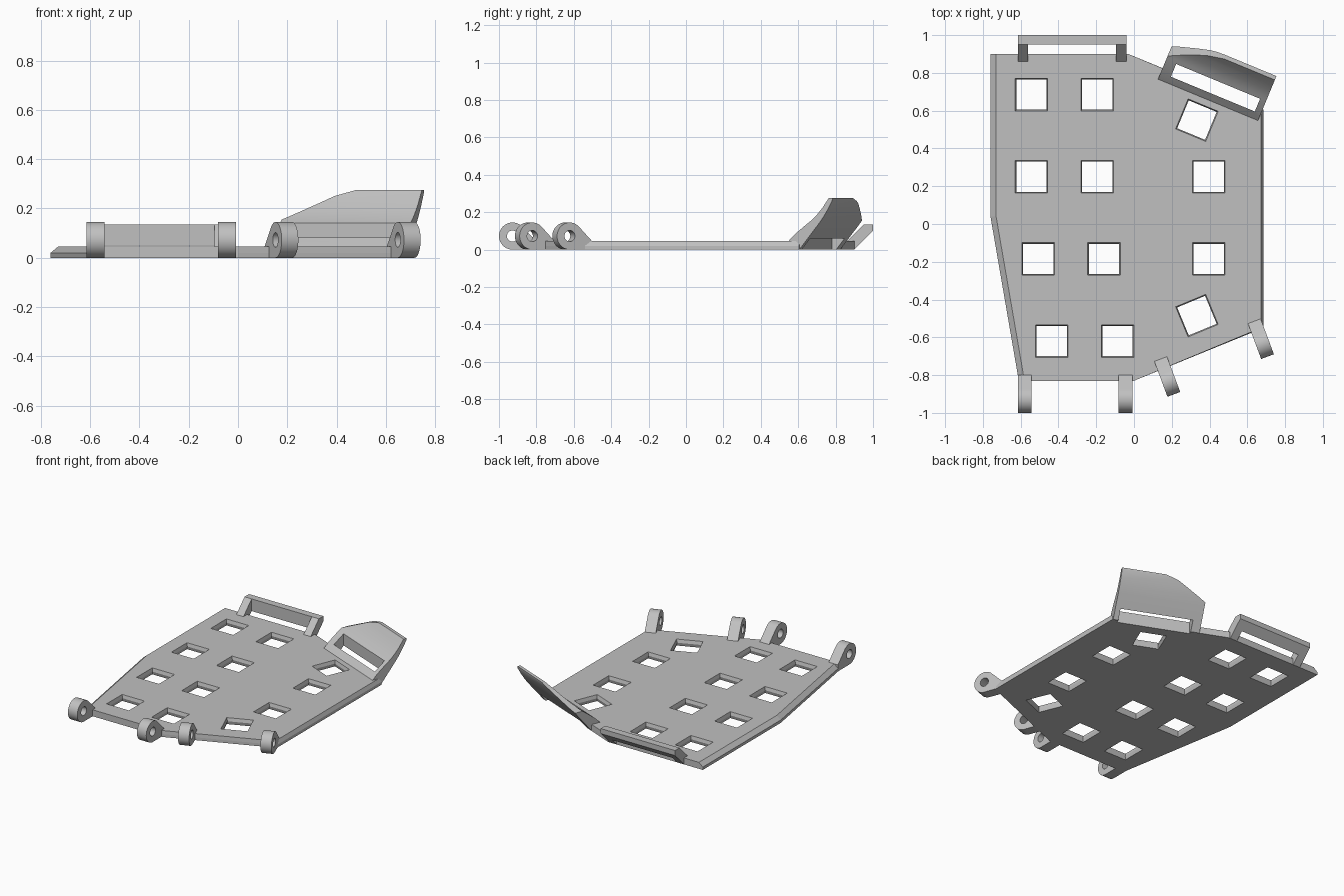
import bpy, bmesh, math
from mathutils import Matrix, Vector

if "Cube" in bpy.data.objects:
    bpy.data.objects.remove(bpy.data.objects["Cube"], do_unlink=True)

grey = bpy.data.materials.new("plain_grey")
grey.use_nodes = True
GREY = (0.53, 0.53, 0.53, 1)
grey.diffuse_color = GREY
grey.node_tree.nodes["Principled BSDF"].inputs["Base Color"].default_value = GREY

T = 0.045                      # plate thickness
TILT = math.radians(22.5)      # angle of the slanted edges


def loft(bm, rings):
    """Skin a stack of matching point rings and cap both ends."""
    loops = [[bm.verts.new(p) for p in ring] for ring in rings]
    for a, b in zip(loops, loops[1:]):
        for i in range(len(a)):
            j = (i + 1) % len(a)
            bm.faces.new((a[i], a[j], b[j], b[i]))
    bm.faces.new(loops[0])
    bm.faces.new(loops[-1])


def finish(name, bm, matrix=Matrix()):
    bmesh.ops.transform(bm, matrix=matrix, verts=bm.verts)
    bmesh.ops.recalc_face_normals(bm, faces=bm.faces)
    mesh = bpy.data.meshes.new(name)
    bm.to_mesh(mesh)
    bm.free()
    mesh.materials.append(grey)
    obj = bpy.data.objects.new(name, mesh)
    bpy.context.collection.objects.link(obj)
    return obj


def extrude(name, profile, x0, x1, matrix=Matrix()):
    """Extrude a (y, z) profile along x."""
    bm = bmesh.new()
    loft(bm, [[(x, y, z) for y, z in profile] for x in (x0, x1)])
    return finish(name, bm, matrix)


def box(name, x0, x1, y0, y1, z0, z1, matrix=Matrix()):
    return extrude(name, [(y0, z0), (y1, z0), (y1, z1), (y0, z1)], x0, x1, matrix)


def cut(obj, cutter, remove=True):
    mod = obj.modifiers.new("cut", "BOOLEAN")
    mod.operation, mod.solver, mod.object = "DIFFERENCE", "EXACT", cutter
    bpy.context.view_layer.objects.active = obj
    bpy.ops.object.modifier_apply(modifier=mod.name)
    if remove:
        bpy.data.objects.remove(cutter, do_unlink=True)


def smooth(obj):
    bpy.ops.object.select_all(action="DESELECT")
    obj.select_set(True)
    bpy.context.view_layer.objects.active = obj
    bpy.ops.object.shade_smooth_by_angle(angle=math.radians(30))


# Base plate: sloped left rim and slightly drafted right side
outline = [(-0.76, 0.90), (-0.76, 0.04), (-0.61, -0.83), (0.0, -0.83),
           (0.685, -0.55), (0.685, 0.605), (-0.03, 0.90)]
inset = [0.03, 0.03, 0.03, 0, -0.012, -0.012, 0]
bm = bmesh.new()
loft(bm, [[(x, y, 0) for x, y in outline],
          [(x, y, 0.02) for x, y in outline],
          [(x + d, y, T) for (x, y), d in zip(outline, inset)]])
plate = finish("base_plate", bm)

# Square windows, a little narrower at mid thickness
windows = [(x + s, y, 0) for y, s in ((0.685, 0), (0.25, 0), (-0.185, 0.036), (-0.62, 0.108))
           for x in (-0.543, -0.195)]
windows += [(0.396, 0.25, 0), (0.396, -0.185, 0), (0.333, 0.55, -TILT), (0.333, -0.485, TILT)]
for x, y, turn in windows:
    bm = bmesh.new()
    loft(bm, [[(sx * h, sy * h, z) for sx, sy in ((-1, -1), (1, -1), (1, 1), (-1, 1))]
              for z, h in ((-0.01, 0.089), (T / 2, 0.08), (T + 0.01, 0.089))])
    cut(plate, finish("window_cutter", bm,
                      Matrix.Translation((x, y, 0)) @ Matrix.Rotation(turn, 4, "Z")))

# Hinge lugs: round eye with a web sloping back onto the plate
R, LENGTH = 0.0725, 0.2


def lug(name, x, y, turn):
    start, end = math.radians(45), math.radians(270)
    eye = [(R * math.cos(start + (end - start) * i / 28),
            R + R * math.sin(start + (end - start) * i / 28)) for i in range(29)]
    back = LENGTH - R
    place = Matrix.Translation((x, y, 0)) @ Matrix.Rotation(turn, 4, "Z") @ Matrix.Translation((0, R, 0))
    obj = extrude(name, eye + [(back, 0), (back, T)], -0.036, 0.036, place)
    pin = [(0.03 * math.cos(math.tau * i / 24), R + 0.03 * math.sin(math.tau * i / 24))
           for i in range(24)]
    cut(obj, extrude("pin_cutter", pin, -0.1, 0.1, place))
    smooth(obj)


lug("hinge_lug_right_outer", -0.578, -1.0, 0)
lug("hinge_lug_right_inner", -0.045, -1.0, 0)
lug("hinge_lug_left_inner", 0.211, -0.902, math.radians(20.5))
lug("hinge_lug_left_outer", 0.707, -0.702, math.radians(20.5))

# Rear strap loop: slanted bar with its middle opened up
strap = extrude("rear_strap_loop", [(0.86, 0), (0.90, 0), (1.0, 0.10), (1.0, 0.135),
                                    (0.95, 0.135), (0.86, T)], -0.615, -0.04)
cut(strap, box("strap_cutter", -0.56, -0.095, 0.8, 0.95, -0.1, 0.3))

# Rear left wing: curved rising sheet, built square and turned to its edge
turned = Matrix.Rotation(-TILT, 4, "Z")
inner = [(0.757, T), (0.795, 0.083), (0.865, 0.138), (0.895, 0.16),
         (0.925, 0.19), (0.955, 0.225), (0.99, 0.275)]
outer = [(1.012, 0.275), (1.01, 0.26), (0.985, 0.215), (0.96, 0.175),
         (0.93, 0.135), (0.82, 0), (0.757, 0)]
bm = bmesh.new()
loft(bm, [[(x, y, z) for y, z in inner + outer] for x in (-0.176, 0.397)])
# trim the top corner towards the middle
for (xa, za), (xb, zb) in (((-0.176, 0.155), (0.02, 0.25)), ((0.02, 0.25), (0.108, 0.275))):
    cutres = bmesh.ops.bisect_plane(bm, geom=bm.verts[:] + bm.edges[:] + bm.faces[:], dist=1e-5,
                                    plane_co=(xa, 0, za),
                                    plane_no=Vector((za - zb, 0, xb - xa)), clear_outer=True)
    rim = [e for e in cutres["geom_cut"] if isinstance(e, bmesh.types.BMEdge)]
    bmesh.ops.holes_fill(bm, edges=[e for e in bm.edges if e.is_boundary] or rim)
wing = finish("rear_wing", bm, turned)

# Strap slot through the wing root and the plate edge below it
slot = box("slot_cutter", -0.118, 0.363, 0.795, 0.868, -0.1, 0.4, turned)
cut(plate, slot, remove=False)
cut(wing, slot)
smooth(wing)
